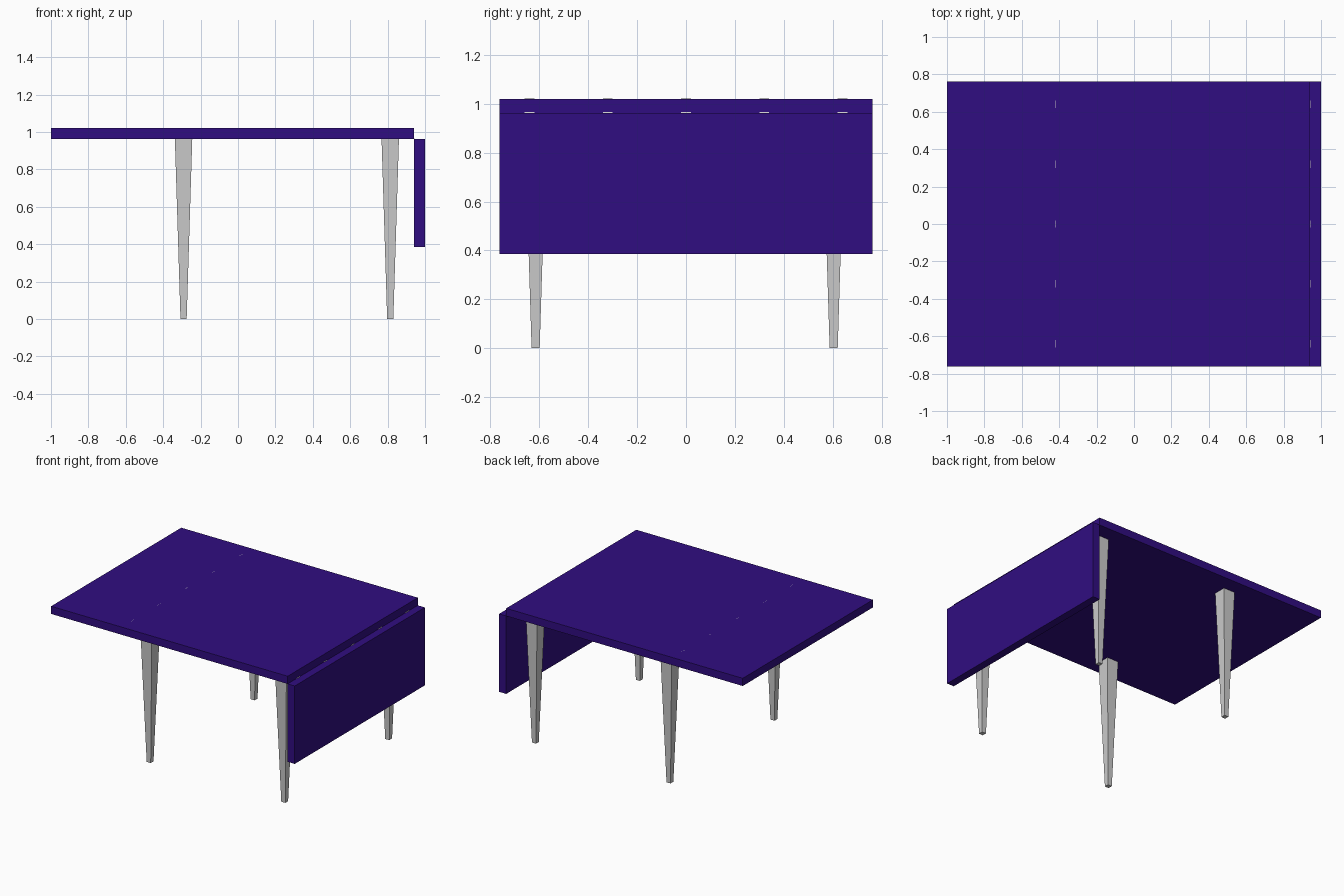
import bpy, bmesh, math

if "Cube" in bpy.data.objects:
    bpy.data.objects.remove(bpy.data.objects["Cube"])

purple = bpy.data.materials.new("purple_paint")
purple.diffuse_color = (0.03, 0.004, 0.22, 1)
purple.use_nodes = True
purple.node_tree.nodes["Principled BSDF"].inputs["Base Color"].default_value = purple.diffuse_color


def finish(bm, name, mat=None):
    bmesh.ops.recalc_face_normals(bm, faces=bm.faces)
    me = bpy.data.meshes.new(name)
    bm.to_mesh(me)
    bm.free()
    ob = bpy.data.objects.new(name, me)
    bpy.context.collection.objects.link(ob)
    if mat:
        me.materials.append(mat)
    return ob


def board(name, x0, x1, z0, z1, half_depth=0.763):
    bm = bmesh.new()
    bmesh.ops.create_cube(bm, size=1)
    for v in bm.verts:
        v.co = (x1 if v.co.x > 0 else x0,
                math.copysign(half_depth, v.co.y),
                z1 if v.co.z > 0 else z0)
    return finish(bm, name, purple)


def tapered_leg(name, x, y, height=0.963, top=0.093, foot=0.033):
    bm = bmesh.new()
    bmesh.ops.create_cube(bm, size=1)
    for v in bm.verts:
        w = top if v.co.z > 0 else foot
        v.co = (x + v.co.x * w, y + v.co.y * w, height if v.co.z > 0 else 0)
    return finish(bm, name)


def hinge(name, x, y, z, radius=0.003, length=0.04):
    bm = bmesh.new()
    bmesh.ops.create_cone(bm, cap_ends=True, segments=8, radius1=radius,
                          radius2=radius, depth=length)
    ob = finish(bm, name)
    ob.rotation_euler.x = math.pi / 2
    ob.location = (x, y, z)


# Fixed top, raised left leaf and lowered right leaf
board("table_top", -0.421, 0.942, 0.963, 1.02)
board("raised_leaf", -1.0, -0.421, 0.963, 1.02)
board("dropped_leaf", 0.942, 1.0, 0.385, 0.963)

# Four square tapered legs
for side, x in (("left", -0.291), ("right", 0.814)):
    for end, y in (("front", -0.615), ("back", 0.604)):
        tapered_leg(f"{end}_{side}_leg", x, y)

# Small hinge pins set in the leaf seams
for i in range(5):
    y = -0.64 + 0.32 * i
    hinge(f"raised_hinge_{i + 1}", -0.421, y, 1.0175)
    hinge(f"dropped_hinge_{i + 1}", 0.942, y, 0.963)
